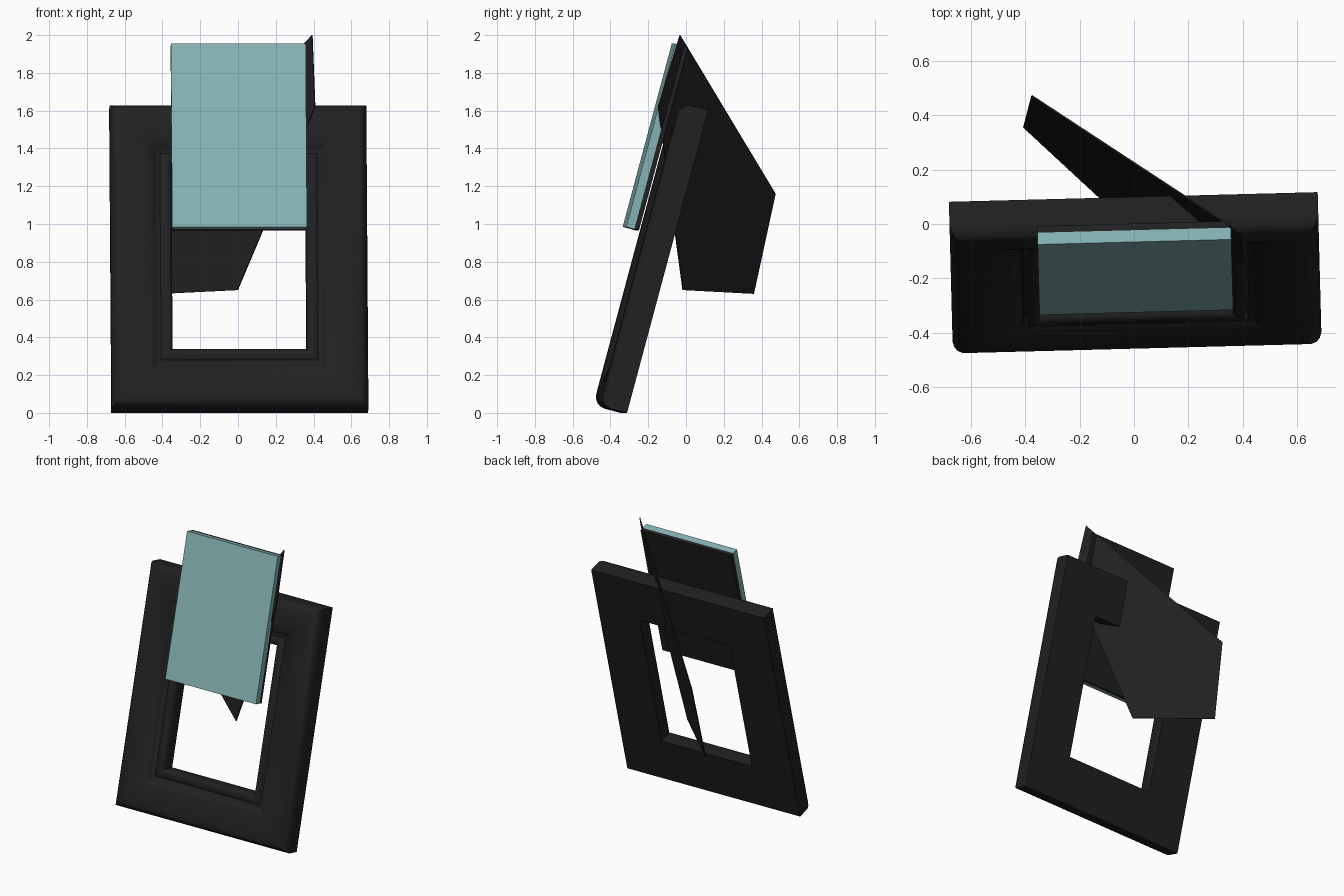
import bpy, bmesh, math
from mathutils import Matrix, Vector

if "Cube" in bpy.data.objects:
    bpy.data.objects.remove(bpy.data.objects["Cube"])

TILT, YAW = math.radians(15), math.radians(1.5)
# local axes: x across, y up the slope, z out of the front
LEAN = (Matrix.Rotation(YAW, 4, 'Z') @ Matrix.Translation((0, -0.33, 0))
        @ Matrix.Rotation(math.pi / 2 - TILT, 4, 'X'))


def material(name, rgb):
    m = bpy.data.materials.new(name)
    m.diffuse_color = (*rgb, 1)
    m.use_nodes = True
    m.node_tree.nodes["Principled BSDF"].inputs["Base Color"].default_value = m.diffuse_color
    return m


BLACK = material("black", (0.015, 0.015, 0.015))
TEAL = material("pale teal", (0.24, 0.45, 0.46))


def finish(name, bm, mat, matrix=None, smooth=False):
    bmesh.ops.recalc_face_normals(bm, faces=bm.faces)
    if matrix:
        bm.transform(matrix)
    me = bpy.data.meshes.new(name)
    bm.to_mesh(me)
    bm.free()
    me.materials.append(mat)
    ob = bpy.data.objects.new(name, me)
    bpy.context.collection.objects.link(ob)
    if smooth:
        bpy.ops.object.select_all(action='DESELECT')
        ob.select_set(True)
        bpy.context.view_layer.objects.active = ob
        bpy.ops.object.shade_smooth_by_angle(angle=math.radians(35))
    return ob


def slab(name, mat, x, y, z):
    bm = bmesh.new()
    bmesh.ops.create_cube(bm, size=1)
    size = [b - a for a, b in (x, y, z)]
    mid = [(a + b) / 2 for a, b in (x, y, z)]
    bm.transform(Matrix.Translation(mid) @ Matrix.Diagonal((*size, 1)))
    return finish(name, bm, mat, LEAN)


# moulded frame: profile (inset from outer edge, depth) swept round mitred corners
profile = [(0, 0), (0, 0.09), (0.006, 0.112), (0.018, 0.13), (0.036, 0.143),
           (0.06, 0.15), (0.10, 0.152), (0.14, 0.15), (0.18, 0.142),
           (0.21, 0.129), (0.235, 0.112), (0.25, 0.10), (0.264, 0.099),
           (0.274, 0.108), (0.288, 0.114), (0.304, 0.113), (0.317, 0.105),
           (0.325, 0.092), (0.325, 0)]
W, H = 0.68, 1.66
bm = bmesh.new()
rings = []
for sx, sy in ((-1, -1), (1, -1), (1, 1), (-1, 1)):
    rings.append([bm.verts.new((sx * (W - s), H / 2 + sy * (H / 2 - s), d))
                  for s, d in profile])
n = len(profile)
for i in range(4):
    a, b = rings[i], rings[(i + 1) % 4]
    for j in range(n):
        k = (j + 1) % n
        bm.faces.new((a[j], b[j], b[k], a[k]))
finish("picture_frame", bm, BLACK, LEAN, smooth=True)

# glass pane with backing board, lifted out in front of the frame
slab("glass_pane", TEAL, (-0.357, 0.357), (0.952, 1.956), (0.206, 0.251))
slab("backing_board", BLACK, (-0.357, 0.357), (0.952, 1.956), (0.181, 0.206))

# thin five-sided stand leaf
bm = bmesh.new()
pts = [(0.395, -0.03, 2.0), (-0.375, 0.475, 1.16), (-0.405, 0.36, 0.63),
       (0.0, -0.015, 0.65), (0.41, -0.145, 1.62)]
face = bm.faces.new([bm.verts.new(p) for p in pts])
face.normal_update()
off = face.normal * 0.006
ext = bmesh.ops.extrude_face_region(bm, geom=[face], use_keep_orig=True)
bmesh.ops.translate(bm, vec=off, verts=[v for v in ext["geom"]
                                        if isinstance(v, bmesh.types.BMVert)])
finish("stand_leaf", bm, BLACK)
